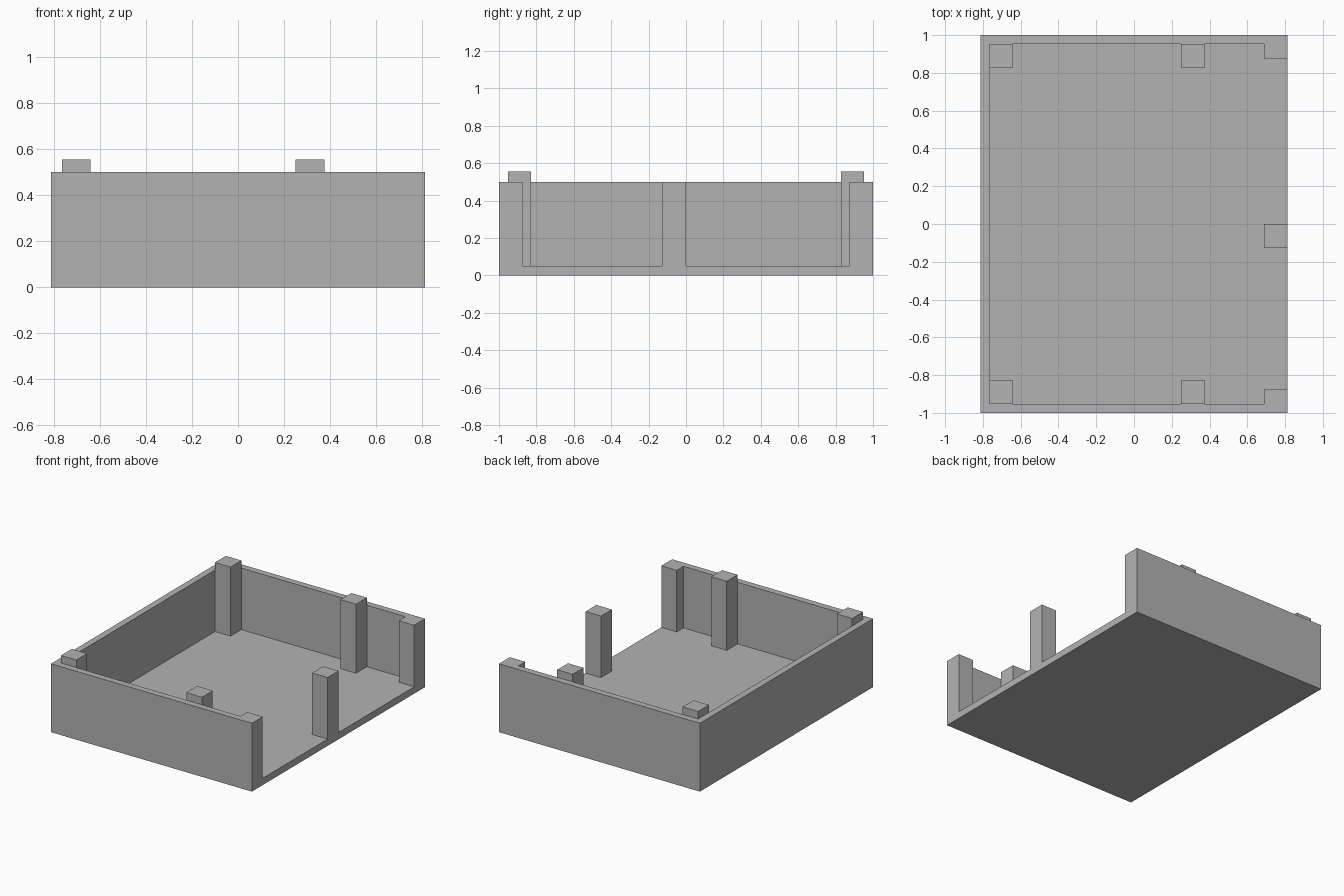
import bpy
import bmesh

cube = bpy.data.objects.get("Cube")
if cube:
    bpy.data.objects.remove(cube, do_unlink=True)

HALF_X, HALF_Y = 0.8125, 1.0
WALL, FLOOR, RIM = 0.0475, 0.05, 0.5
POST, POST_TOP = 0.125, 0.555
IN_X, IN_Y = HALF_X - WALL, HALF_Y - WALL

grey = bpy.data.materials.new("plain_grey")
grey.use_nodes = True
grey.diffuse_color = (0.45, 0.45, 0.45, 1)
grey.node_tree.nodes["Principled BSDF"].inputs["Base Color"].default_value = (0.45, 0.45, 0.45, 1)


def prism(name, outline, z0, z1):
    """Extrude a flat outline upwards from z0 to z1."""
    bm = bmesh.new()
    base = bm.faces.new([bm.verts.new((x, y, z0)) for x, y in outline])
    top = bmesh.ops.extrude_face_region(bm, geom=[base], use_keep_orig=True)
    verts = [v for v in top["geom"] if isinstance(v, bmesh.types.BMVert)]
    bmesh.ops.translate(bm, verts=verts, vec=(0, 0, z1 - z0))
    bmesh.ops.recalc_face_normals(bm, faces=bm.faces)
    mesh = bpy.data.meshes.new(name)
    bm.to_mesh(mesh)
    bm.free()
    mesh.materials.append(grey)
    obj = bpy.data.objects.new(name, mesh)
    bpy.context.collection.objects.link(obj)
    return obj


def block(name, x0, x1, y0, y1, z0, z1):
    return prism(name, [(x0, y0), (x1, y0), (x1, y1), (x0, y1)], z0, z1)


# Tray with three walls, and thick posts at the ends of the open side
tray = block("tray", -HALF_X, HALF_X, -HALF_Y, HALF_Y, 0, RIM)
post_x, post_y = HALF_X - POST, HALF_Y - POST
side = [(-IN_X, -IN_Y), (post_x, -IN_Y), (post_x, -post_y), (1, -post_y)]
hollow = prism("hollow_cutter", side + [(x, -y) for x, y in reversed(side)], FLOOR, 1)
hollow.hide_render = True
cut = tray.modifiers.new("hollow", "BOOLEAN")
cut.operation = "DIFFERENCE"
cut.solver = "EXACT"
cut.object = hollow
bpy.context.view_layer.objects.active = tray
bpy.ops.object.modifier_apply(modifier=cut.name)
bpy.data.objects.remove(hollow, do_unlink=True)

# Tall posts along the two long walls
for label, y0 in (("front", -IN_Y), ("back", IN_Y - POST)):
    for place, x0 in (("corner", -IN_X), ("middle", 0.25)):
        block(f"{label}_{place}_post", x0, x0 + POST, y0, y0 + POST, FLOOR, POST_TOP)

# Single post in the open side
block("opening_post", post_x, HALF_X, -POST, 0, FLOOR, RIM)
